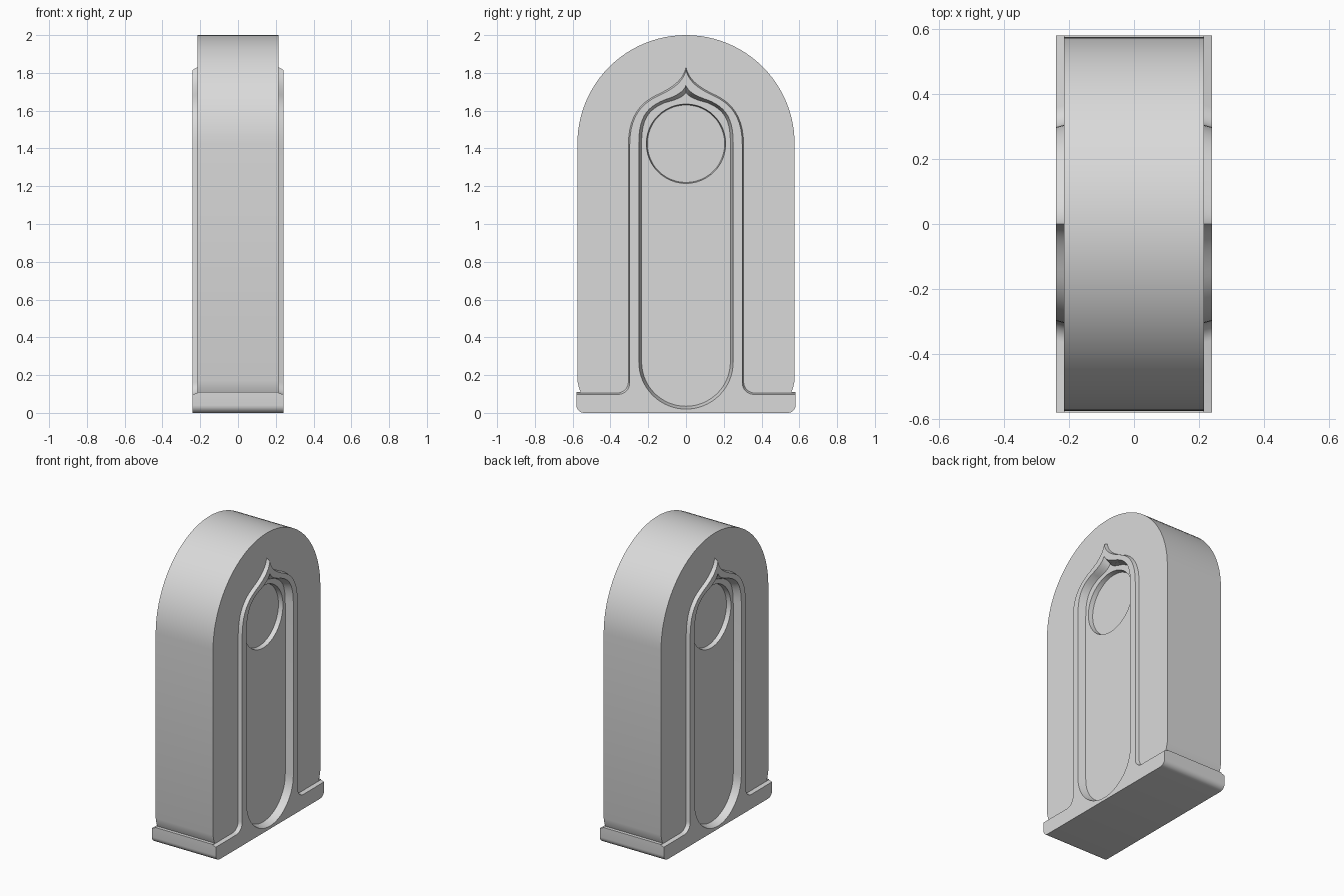
import bpy, bmesh, math
from mathutils import Vector
from mathutils.geometry import interpolate_bezier

if "Cube" in bpy.data.objects:
    bpy.data.objects.remove(bpy.data.objects["Cube"])

stone = bpy.data.materials.new("light_grey")
stone.diffuse_color = (0.7, 0.7, 0.7, 1)
stone.use_nodes = True
stone.node_tree.nodes["Principled BSDF"].inputs["Base Color"].default_value = stone.diffuse_color


def bez(a, b, c, d, n=12):
    pts = interpolate_bezier(*[Vector((p[0], p[1], 0)) for p in (a, b, c, d)], n)
    return [(p.x, p.y) for p in pts]


def arc(cy, cz, r, a0, a1, n):
    return [(cy + r * math.cos(math.radians(a0 + (a1 - a0) * i / n)),
             cz + r * math.sin(math.radians(a0 + (a1 - a0) * i / n))) for i in range(n + 1)]


def mirrored(half):
    # close a right-hand half outline across y = 0
    return half + [(-y, z) for y, z in reversed(half) if abs(y) > 1e-5]


def ogee(w, z0, my, mz, top):
    # pointed arch from the straight side up to the tip
    lower = bez((w, z0), (w, z0 + (mz - z0) * 0.64), (my + 0.08, mz - 0.035), (my, mz))
    upper = bez((my, mz), (my * 0.43, mz + (top - mz) * 0.28),
                (my * 0.1, mz + (top - mz) * 0.55), (0, top))
    return lower + upper[1:]


def solid(name, sections):
    # skin a row of (x, outline) sections and cap the ends
    bm = bmesh.new()
    rings = [[bm.verts.new((x, y, z)) for y, z in pts] for x, pts in sections]
    for a, b in zip(rings, rings[1:]):
        for i in range(len(a)):
            j = (i + 1) % len(a)
            bm.faces.new((a[i], a[j], b[j], b[i]))
    bm.faces.new(rings[0])
    bm.faces.new(rings[-1])
    bmesh.ops.recalc_face_normals(bm, faces=bm.faces)
    me = bpy.data.meshes.new(name)
    bm.to_mesh(me)
    bm.free()
    me.materials.append(stone)
    ob = bpy.data.objects.new(name, me)
    bpy.context.collection.objects.link(ob)
    return ob


def cut(ob, cutters):
    for c in cutters:
        m = ob.modifiers.new("cut", 'BOOLEAN')
        m.operation, m.solver, m.object = 'DIFFERENCE', 'EXACT', c
    dg = bpy.context.evaluated_depsgraph_get()
    me = bpy.data.meshes.new_from_object(ob.evaluated_get(dg))
    ob.modifiers.clear()
    ob.data = me


foot = arc(0.54, 0.04, 0.04, -90, 0, 6)


def plate(d):
    # raised foot and pointed frame; d shrinks it for the sloped edge
    fillet = [(y - d, z - d) for y, z in arc(0.365, 0.165, 0.06, 270, 180, 8)]
    return mirrored(foot + [(0.58, 0.105 - d)] + fillet
                    + ogee(0.305 - d, 1.42, 0.14 - d * 0.4, 1.69 - d, 1.83 - 2 * d))


def recess(d):
    # long niche with round bottom and pointed top
    bottom = arc(0, 0.27, 0.25 - d, -90, 0, 16)
    return mirrored(bottom + ogee(0.25 - d, 1.43, 0.12 - d * 0.5, 1.655 - d * 0.85, 1.735 - 2.4 * d))


def disc(r):
    return arc(0, 1.425, r, 0, 352.5, 47)


# slab with arched top, small notch above the foot
outline = mirrored(foot + [(0.58, 0.11), (0.558, 0.11), (0.566, 0.13), (0.575, 0.17)]
                   + arc(0, 1.425, 0.575, 0, 90, 24)[:-1] + [(0, 2.0)])
body = solid("body", [(-0.215, outline), (0.215, outline)])

parts, cutters = [body], []
for side, s in (("right", 1), ("left", -1)):
    # tapered niche, then a shallow round hollow in its floor
    niche = solid("niche_cutter", [(s * 0.25, recess(-0.003)), (s * 0.19, recess(0.015))])
    hollow = solid("hollow_cutter", [(s * 0.20, disc(0.212)), (s * 0.16, disc(0.205))])
    frame = solid(side + "_frame", [(s * 0.215, plate(0)), (s * 0.24, plate(0.007))])
    cut(frame, [niche])
    parts.append(frame)
    cutters += [niche, hollow]
cut(body, cutters)
for c in cutters:
    bpy.data.objects.remove(c)

bpy.ops.object.select_all(action='DESELECT')
for ob in parts:
    ob.select_set(True)
bpy.context.view_layer.objects.active = body
bpy.ops.object.shade_smooth_by_angle(angle=math.radians(30))
